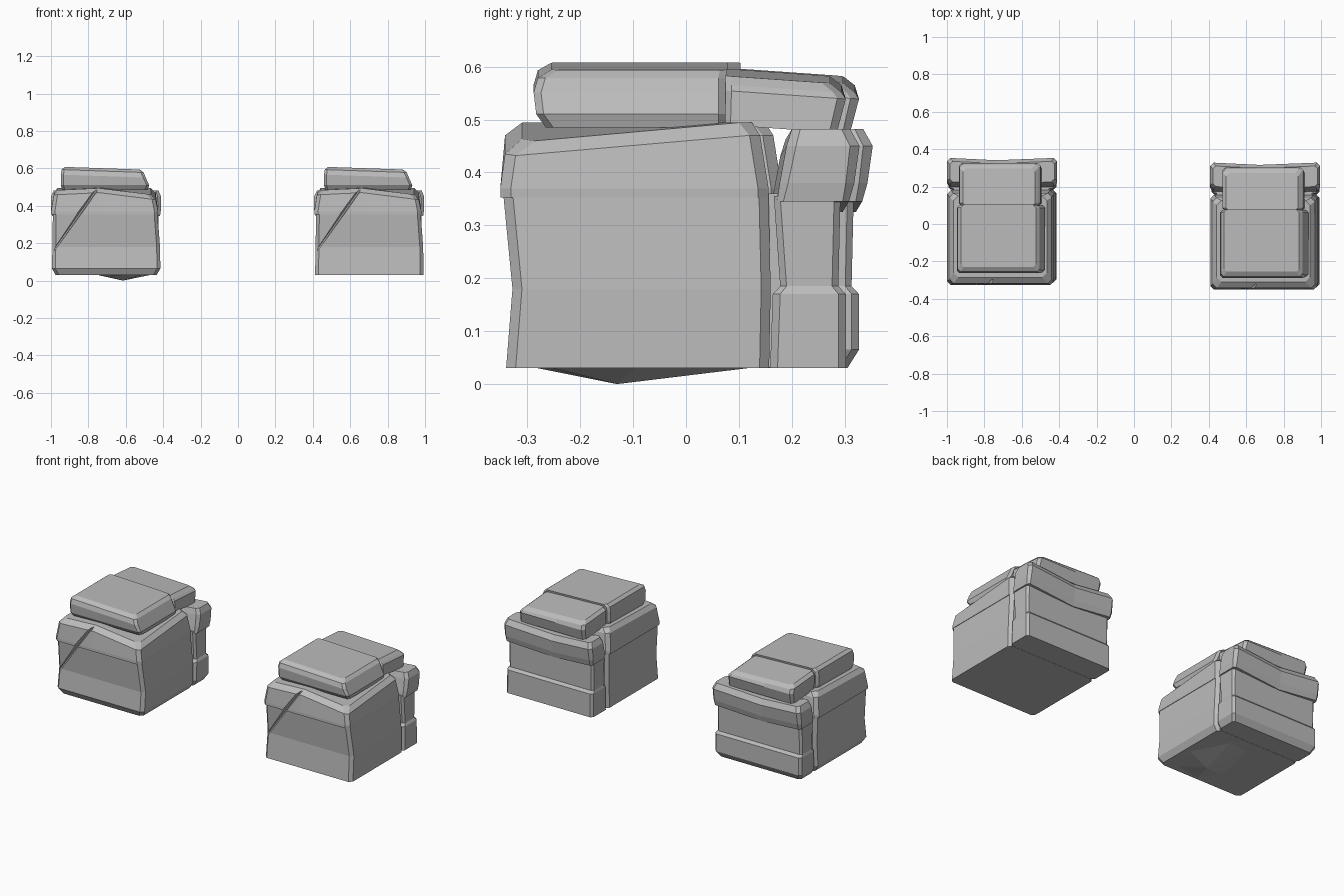
import bpy, bmesh
from mathutils import Vector

if "Cube" in bpy.data.objects:
    bpy.data.objects.remove(bpy.data.objects["Cube"])

stone = bpy.data.materials.new("grey stone")
stone.use_nodes = True
GREY = (0.5, 0.5, 0.5, 1)
stone.diffuse_color = GREY
stone.node_tree.nodes["Principled BSDF"].inputs["Base Color"].default_value = GREY


def finish(name, bm, at):
    """Turn a bmesh into a flat shaded stone object."""
    bmesh.ops.recalc_face_normals(bm, faces=bm.faces)
    mesh = bpy.data.meshes.new(name)
    bm.to_mesh(mesh)
    bm.free()
    mesh.materials.append(stone)
    ob = bpy.data.objects.new(name, mesh)
    ob.location = at
    bpy.context.collection.objects.link(ob)
    return ob


def ring(x0, x1, y0, y1, c):
    """Chamfered rectangle with a middle point on the front and back edges."""
    xm = (x0 + x1) / 2 - 0.03
    return [(x0 + c, y0), (xm, y0), (x1 - c, y0), (x1, y0 + c), (x1, y1 - c),
            (x1 - c, y1), (xm, y1), (x0 + c, y1), (x0, y1 - c), (x0, y0 + c)]


def loft(name, at, rows, warp=None):
    """Block lofted through rows of (z, x0, x1, y0, y1, chamfer)."""
    bm = bmesh.new()
    loops = []
    for level, (z, *size) in enumerate(rows):
        loop = []
        for x, y in ring(*size):
            co = Vector((x, y, z))
            if warp:
                co = warp(co, level)
            loop.append(bm.verts.new(co))
        loops.append(loop)
    for a, b in zip(loops, loops[1:]):
        n = len(a)
        for i in range(n):
            j = (i + 1) % n
            bm.faces.new((a[i], a[j], b[j], b[i]))
    bm.faces.new(loops[0][::-1])
    bm.faces.new(loops[-1])
    return finish(name, bm, at)


def hull(name, at, points):
    bm = bmesh.new()
    for p in points:
        bm.verts.new(p)
    bmesh.ops.convex_hull(bm, input=bm.verts)
    return finish(name, bm, at)


def carve(ob, cutter):
    """Cut a crack and bake the result."""
    mod = ob.modifiers.new("crack", 'BOOLEAN')
    mod.operation = 'DIFFERENCE'
    mod.solver = 'EXACT'
    mod.object = cutter
    graph = bpy.context.evaluated_depsgraph_get()
    baked = bpy.data.meshes.new_from_object(ob.evaluated_get(graph))
    ob.modifiers.clear()
    ob.data = baked


def cap_warp(co, level):
    """Front corners of the cap drop away from a crest near the middle."""
    if level in (2, 3) and co.y < -0.2:
        co.z -= 0.12 * max(0, abs(co.x + 0.03) - 0.05) * (1.3 if co.x > 0 else 0.5)
    return co


def rear_warp(co, level):
    """Wavy rear lip, low in the middle."""
    if abs(co.x) < 0.1:
        co.z -= 0.02
        co.y -= 0.012
    return co


def slab_warp(co, level):
    if level > 1:
        co.z -= 0.035 * (co.x + 0.2)
    return co


def slab_back_warp(co, level):
    co = slab_warp(co, level)
    co.z -= 0.07 * (co.y - 0.07)
    return co


def rock(side, at, bevelled):
    # Lower body, front part
    rows = [(0.03, -0.29, 0.29, -0.34, 0.157, 0.018),
            (0.18, -0.287, 0.288, -0.328, 0.16, 0.018),
            (0.355, -0.285, 0.275, -0.345, 0.156, 0.018)]
    # Lower body, rear part with a stepped back
    rear = [(0.03, -0.288, 0.29, 0.159, 0.302, 0.014),
            (0.17, -0.288, 0.288, 0.164, 0.302, 0.014),
            (0.185, -0.283, 0.28, 0.178, 0.288, 0.012),
            (0.355, -0.283, 0.28, 0.166, 0.292, 0.012)]
    if bevelled:
        rows[0] = (0.065,) + rows[0][1:]
        rows.insert(0, (0.03, -0.27, 0.27, -0.32, 0.157, 0.018))
        rear[0] = (0.065,) + rear[0][1:]
        rear.insert(0, (0.03, -0.27, 0.27, 0.159, 0.28, 0.014))
    body = loft(side + "_body", at, rows)
    loft(side + "_rear_body", at, rear)
    # Core behind the vertical cracks
    loft(side + "_core", at, [(0.031, -0.26, 0.26, -0.2, 0.26, 0.01),
                              (0.36, -0.26, 0.25, -0.2, 0.26, 0.01)])
    # Front cap layer
    cap = loft(side + "_front_cap", at,
               [(0.353, -0.294, 0.278, -0.351, 0.156, 0.02),
                (0.37, -0.294, 0.278, -0.351, 0.156, 0.02),
                (0.47, -0.28, 0.265, -0.342, 0.14, 0.02),
                (0.494, -0.26, 0.24, -0.31, 0.125, 0.025)], cap_warp)
    # Diagonal crack across the front of body and cap
    pts = []
    for y, w in ((-0.4, 0.024), (-0.322, 0.004)):
        for x, z in ((-0.285, 0.15), (-0.01, 0.54)):
            pts += [(x - w, y, z + w * 0.7), (x + w * 0.4, y, z - w * 0.3)]
    crack = hull("crack_cutter", at, pts)
    bpy.context.view_layer.update()
    carve(body, crack)
    carve(cap, crack)
    bpy.data.objects.remove(crack)
    # Leaning rear cap
    loft(side + "_rear_cap", at,
         [(0.345, -0.288, 0.288, 0.172, 0.308, 0.012),
          (0.38, -0.295, 0.293, 0.177, 0.318, 0.016),
          (0.45, -0.295, 0.293, 0.19, 0.328, 0.018),
          (0.482, -0.28, 0.28, 0.2, 0.31, 0.016)], rear_warp)
    # Top slab, front and sloping back pieces
    loft(side + "_top_slab", at,
         [(0.485, -0.235, 0.222, -0.265, 0.075, 0.014),
          (0.51, -0.242, 0.23, -0.283, 0.075, 0.014),
          (0.565, -0.242, 0.212, -0.288, 0.075, 0.014),
          (0.592, -0.238, 0.2, -0.28, 0.075, 0.014),
          (0.607, -0.22, 0.18, -0.255, 0.078, 0.014)], slab_warp)
    loft(side + "_top_slab_back", at,
         [(0.49, -0.225, 0.21, 0.07, 0.285, 0.014),
          (0.555, -0.23, 0.205, 0.07, 0.302, 0.016),
          (0.58, -0.228, 0.195, 0.07, 0.294, 0.016),
          (0.596, -0.21, 0.175, 0.07, 0.272, 0.016)], slab_back_warp)


rock("left", (0.702, 0, 0), False)
rock("right", (-0.705, 0.025, 0), True)

# Shallow bulge under the right rock
hull("right_underside_bulge", (-0.705, 0.025, 0),
     [(-0.05, -0.2, 0.031), (0.03, -0.31, 0.031), (0.19, -0.28, 0.031),
      (0.24, -0.12, 0.031), (0.13, 0.1, 0.031), (0.0, 0.08, 0.031),
      (0.09, -0.155, 0), (0.07, -0.08, 0.016)])
